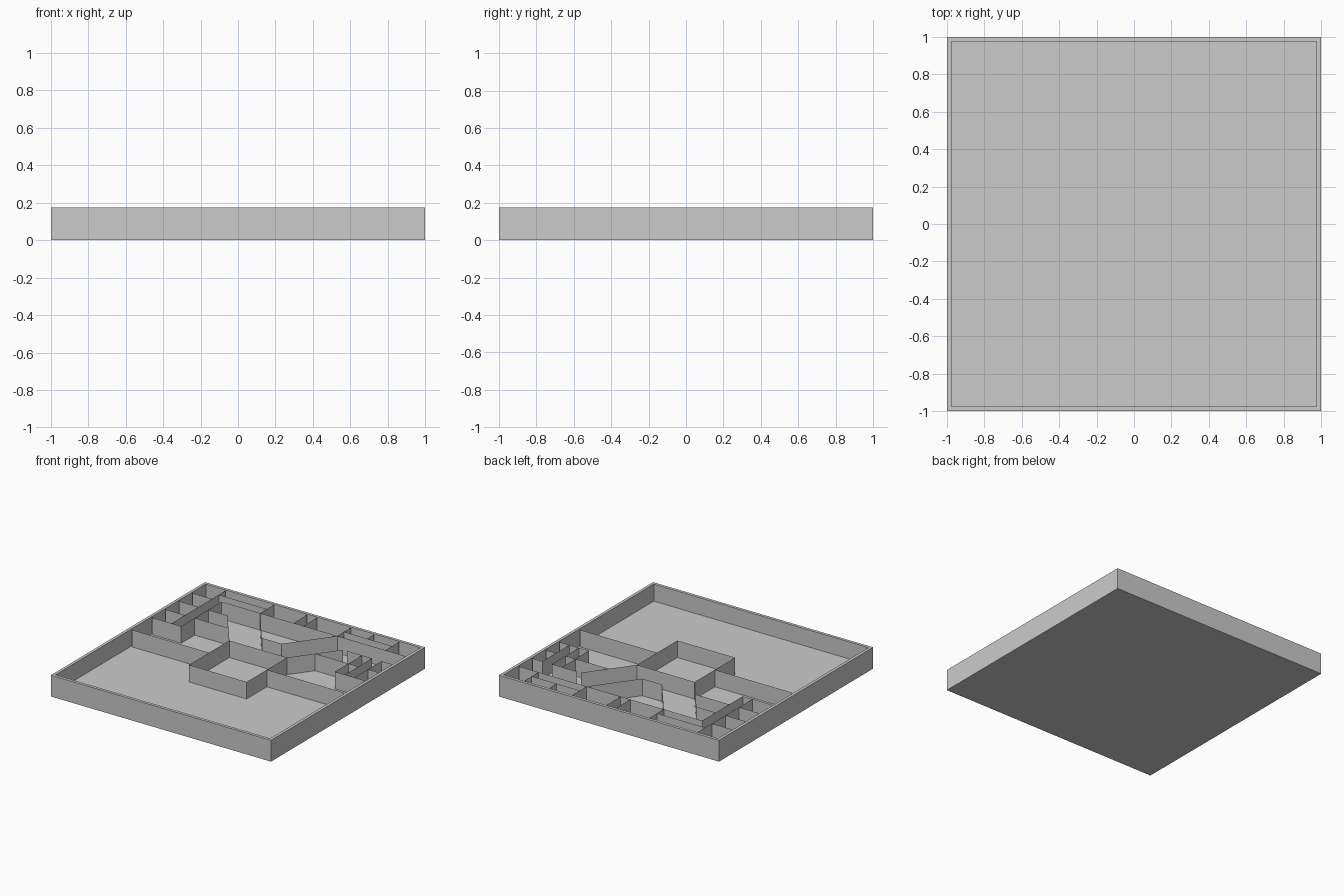
import bpy, bmesh

if "Cube" in bpy.data.objects:
    bpy.data.objects.remove(bpy.data.objects["Cube"])

FLOOR, TOP, IN = 0.035, 0.175, 0.965


def make_object(name, bm):
    mesh = bpy.data.meshes.new(name)
    bm.to_mesh(mesh)
    bm.free()
    ob = bpy.data.objects.new(name, mesh)
    bpy.context.collection.objects.link(ob)
    return ob


def wall_strip(name, *paths):
    """Thin upright sheets standing on the floor along plan polylines."""
    bm = bmesh.new()
    for path in paths:
        cols = [(bm.verts.new((x, y, FLOOR)), bm.verts.new((x, y, TOP))) for x, y in path]
        for a, b in zip(cols, cols[1:]):
            bm.faces.new((a[0], b[0], b[1], a[1]))
    return make_object(name, bm)


def h(y, x0, x1):
    return [(x0, y), (x1, y)]


def v(x, y0, y1):
    return [(x, y0), (x, y1)]


# Tray: square slab with an inset, sunken floor
bm = bmesh.new()
bmesh.ops.create_cube(bm, size=1)
for p in bm.verts:
    p.co = (p.co.x * 2, p.co.y * 2, (p.co.z + 0.5) * TOP)
bm.normal_update()
top = [f for f in bm.faces if f.normal.z > 0.5]
bmesh.ops.inset_region(bm, faces=top, thickness=1 - IN)
floor = bmesh.ops.extrude_face_region(bm, geom=top)
for g in floor["geom"]:
    if isinstance(g, bmesh.types.BMVert):
        g.co.z = FLOOR
bmesh.ops.delete(bm, geom=[f for f in top if f.is_valid], context='FACES')
bmesh.ops.recalc_face_normals(bm, faces=bm.faces)
make_object("tray", bm)

# Central square room
c = 0.262
wall_strip("central_room", [(-c, -c), (c, -c), (c, c), (-c, c), (-c, -c)])

# Mirrored dividers and angled passage walls
for s, side in ((-1, "left"), (1, "right")):
    wall_strip(side + "_divider", h(0, s * c, s * IN))
    wall_strip(side + "_angled_wall", [(s * 0.525, 0.614), (s * c, c)])
wall_strip("funnel_wall", [(-0.35, 0.788), (-0.09, 0.438), (0.09, 0.438), (0.35, 0.788)])

# Back row of rooms
wall_strip("back_rooms",
           h(0.788, -0.70, IN), h(0.876, -0.788, -0.35), h(0.876, 0.35, 0.788),
           *[v(x, 0.788, IN) for x in (-0.35, -0.047, 0.042, 0.35, 0.788)],
           v(0.562, 0.876, IN))

# Left rooms: column of cells, corridor and inner shelves
wall_strip("left_rooms",
           v(-0.788, c, IN), v(-0.70, c, 0.788), h(c, -IN, -0.70),
           *[h(y, -IN, -0.788) for y in (0.438, 0.614, 0.788)],
           h(0.614, -0.70, -0.525), h(0.438, -0.70, -0.394))

# Right rooms
wall_strip("right_rooms",
           *[v(x, c, 0.614) for x in (0.697, 0.788, 0.874)],
           h(c, 0.697, IN), h(0.614, 0.562, 0.788), h(0.438, 0.394, 0.788),
           h(0.614, 0.874, IN), h(0.438, 0.874, IN))
